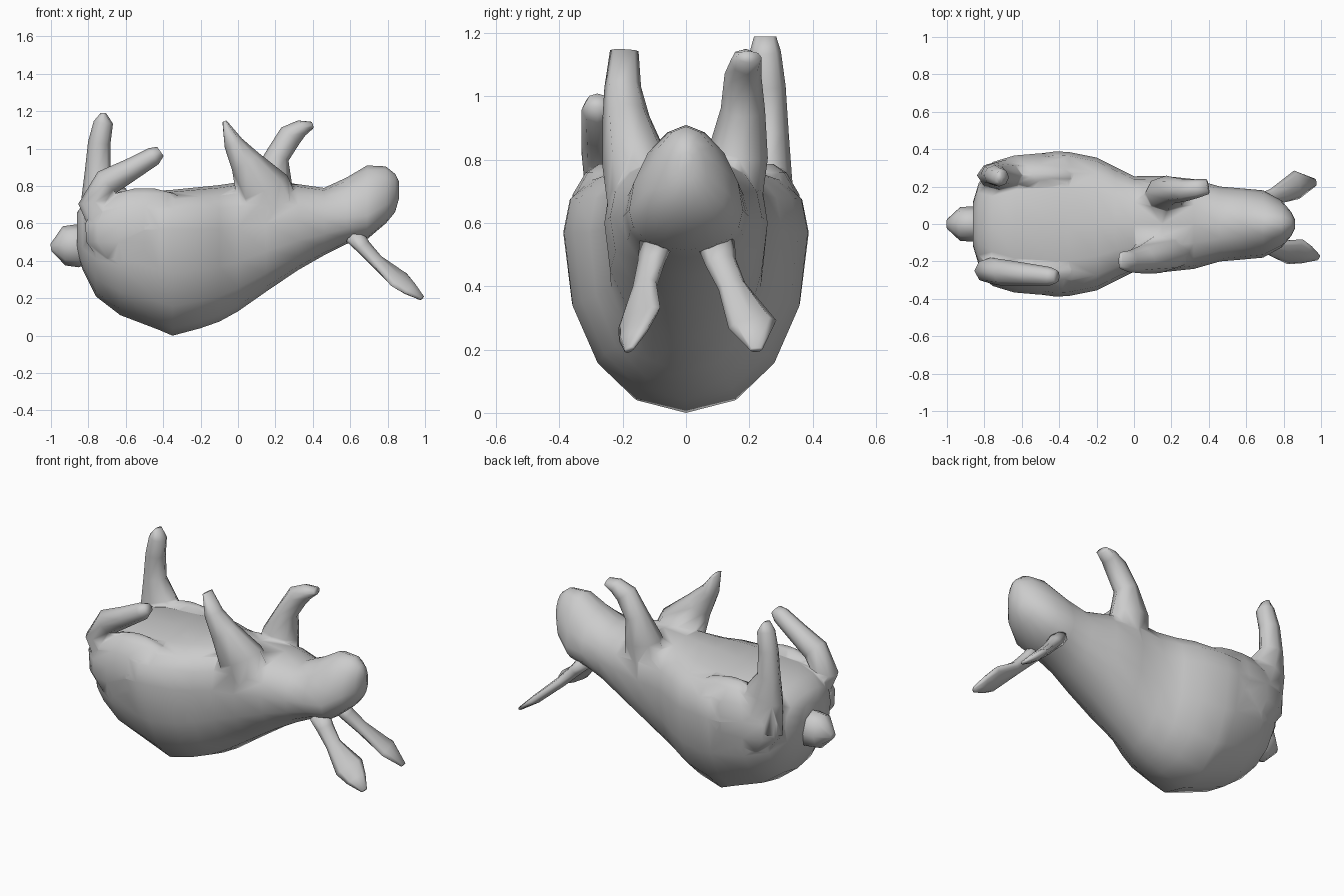
import bpy, bmesh
from math import sin, cos, pi, copysign, radians
from mathutils import Vector


def loft(name, rings):
    """Skin a list of equal-length point rings and cap both ends."""
    bm = bmesh.new()
    loops = [[bm.verts.new(p) for p in ring] for ring in rings]
    n = len(loops[0])
    for a, b in zip(loops, loops[1:]):
        for i in range(n):
            j = (i + 1) % n
            bm.faces.new((a[i], a[j], b[j], b[i]))
    bm.faces.new(loops[0])
    bm.faces.new(loops[-1])
    bmesh.ops.recalc_face_normals(bm, faces=bm.faces)
    mesh = bpy.data.meshes.new(name)
    bm.to_mesh(mesh)
    bm.free()
    mesh.shade_smooth()
    ob = bpy.data.objects.new(name, mesh)
    bpy.context.collection.objects.link(ob)
    return ob


def limb(name, path, sides=8, roll=0):
    """Tube through (x, y, z, radius across y, radius in the side plane)."""
    pts = [Vector(p[:3]) for p in path]
    rings = []
    for i, p in enumerate(path):
        t = (pts[min(i + 1, len(pts) - 1)] - pts[max(i - 1, 0)]).normalized()
        v = t.cross(Vector((0, 1, 0))).normalized()
        u = v.cross(t)
        u, v = u * cos(roll) + v * sin(roll), v * cos(roll) - u * sin(roll)
        rings.append([pts[i] + u * p[3] * cos(2 * pi * k / sides)
                      + v * p[4] * sin(2 * pi * k / sides) for k in range(sides)])
    return loft(name, rings)


def section(x, bottom, mid, top, half, e_top, sides=16):
    """Egg-shaped slice; e_top below 1 makes the upper half boxier."""
    ring = []
    for k in range(sides):
        a = 2 * pi * k / sides - pi / 2
        c, s = cos(a), sin(a)
        e = e_top if s > 0 else 0.93
        y = half * copysign(abs(c) ** e, c)
        z = mid + copysign(abs(s) ** e, s) * (top - mid if s > 0 else mid - bottom)
        ring.append((x, y, z))
    return ring


# Torso, neck and head: x, bottom z, widest z, top z, half width, top exponent
body = loft("body", [section(*s) for s in (
    (-0.86, 0.44, 0.55, 0.66, 0.12, 0.9),
    (-0.83, 0.35, 0.55, 0.70, 0.22, 0.8),
    (-0.76, 0.21, 0.55, 0.75, 0.305, 0.75),
    (-0.63, 0.11, 0.56, 0.77, 0.36, 0.7),
    (-0.42, 0.03, 0.57, 0.775, 0.388, 0.7),
    (-0.35, 0.00, 0.57, 0.78, 0.385, 0.7),
    (-0.20, 0.04, 0.57, 0.795, 0.355, 0.75),
    (-0.10, 0.075, 0.57, 0.805, 0.305, 0.8),
    (0.00, 0.13, 0.58, 0.82, 0.255, 0.8),
    (0.15, 0.235, 0.60, 0.83, 0.258, 0.8),
    (0.32, 0.35, 0.62, 0.81, 0.24, 0.9),
    (0.46, 0.43, 0.62, 0.79, 0.20, 1.0),
    (0.58, 0.49, 0.63, 0.845, 0.19, 1.1),
    (0.69, 0.515, 0.64, 0.91, 0.18, 1.15),
    (0.79, 0.60, 0.70, 0.905, 0.125, 1.1),
    (0.84, 0.66, 0.75, 0.865, 0.065, 1.0),
    (0.86, 0.73, 0.78, 0.825, 0.025, 1.0))])

parts = []

# Haunches
for side, label in ((-1, "near"), (1, "far")):
    haunch = limb(label + "_haunch", [
        (-0.50, side * 0.255, 0.56 - 0.23 * cos(a), 0.125 * sin(a), 0.33 * sin(a))
        for a in (radians(d) for d in (25, 50, 75, 100, 125, 150, 170))], sides=14)
    parts.append(haunch)

# Hind legs
parts.append(limb("near_hind_leg", [
    (-0.66, -0.24, 0.58, 0.09, 0.13), (-0.765, -0.25, 0.72, 0.07, 0.09),
    (-0.70, -0.26, 0.82, 0.07, 0.075), (-0.57, -0.27, 0.89, 0.06, 0.06),
    (-0.45, -0.28, 0.96, 0.05, 0.05), (-0.415, -0.28, 0.985, 0.035, 0.03)]))
parts.append(limb("far_hind_leg", [
    (-0.66, 0.25, 0.58, 0.10, 0.18), (-0.72, 0.26, 0.75, 0.075, 0.125),
    (-0.75, 0.265, 0.88, 0.06, 0.07), (-0.742, 0.26, 1.03, 0.055, 0.06),
    (-0.72, 0.25, 1.14, 0.05, 0.052), (-0.72, 0.25, 1.19, 0.035, 0.015)]))

# Front legs
parts.append(limb("near_front_leg", [
    (0.20, -0.12, 0.60, 0.12, 0.16), (0.13, -0.16, 0.79, 0.105, 0.15),
    (0.04, -0.19, 0.93, 0.075, 0.085), (-0.025, -0.20, 1.03, 0.058, 0.052),
    (-0.072, -0.195, 1.145, 0.045, 0.012)]))
parts.append(limb("far_front_leg", [
    (0.17, 0.12, 0.60, 0.11, 0.15), (0.175, 0.165, 0.82, 0.095, 0.115),
    (0.21, 0.18, 0.96, 0.07, 0.065), (0.28, 0.18, 1.07, 0.058, 0.065),
    (0.34, 0.19, 1.11, 0.05, 0.045), (0.395, 0.20, 1.125, 0.04, 0.02)]))

# Fuse haunches and legs into one skin with the body
bpy.context.view_layer.objects.active = body
for part in parts:
    union = body.modifiers.new("union", 'BOOLEAN')
    union.operation = 'UNION'
    union.solver = 'EXACT'
    union.object = part
    bpy.ops.object.modifier_apply(modifier=union.name)
    bpy.data.objects.remove(part)
body.data.shade_smooth()

# Ears: thin leaves, the near one twisted
limb("near_ear", [
    (0.62, -0.095, 0.535, 0.06, 0.045), (0.67, -0.11, 0.475, 0.05, 0.035),
    (0.74, -0.13, 0.40, 0.045, 0.03), (0.86, -0.148, 0.30, 0.085, 0.025),
    (0.92, -0.165, 0.25, 0.06, 0.022), (0.985, -0.18, 0.20, 0.018, 0.01)], roll=radians(38))
limb("far_ear", [
    (0.62, 0.095, 0.535, 0.06, 0.045), (0.67, 0.11, 0.475, 0.05, 0.035),
    (0.74, 0.145, 0.40, 0.045, 0.03), (0.87, 0.21, 0.28, 0.078, 0.025),
    (0.97, 0.222, 0.20, 0.02, 0.01)])

# Tail
limb("tail", [
    (-0.81, 0, 0.49, 0.08, 0.10), (-0.86, 0, 0.48, 0.095, 0.115),
    (-0.93, 0, 0.48, 0.09, 0.105), (-1.0, 0, 0.47, 0.025, 0.02)])
